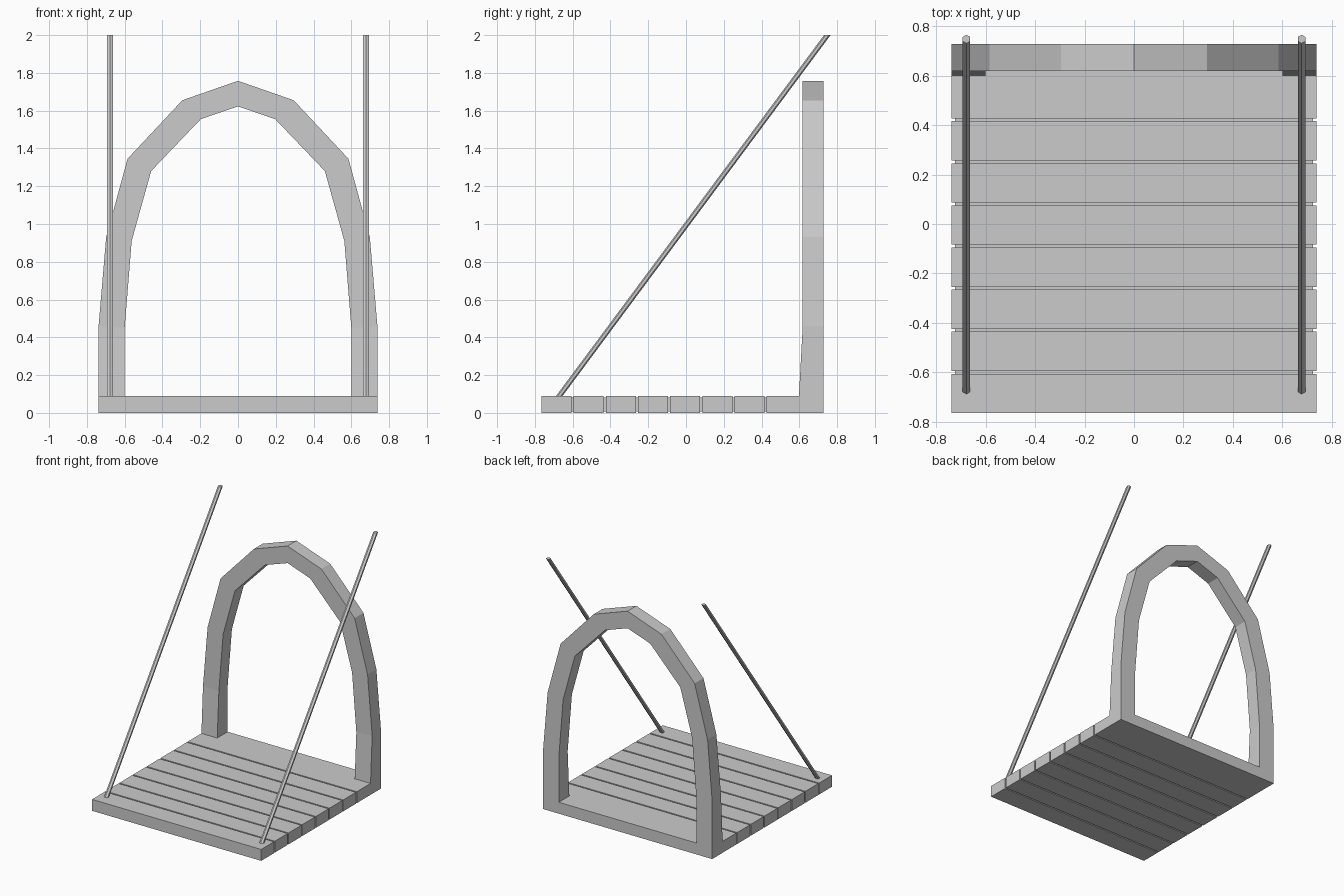
import bpy, bmesh

if "Cube" in bpy.data.objects:
    bpy.data.objects.remove(bpy.data.objects["Cube"])


def make_object(name, bm):
    bmesh.ops.recalc_face_normals(bm, faces=bm.faces)
    mesh = bpy.data.meshes.new(name)
    bm.to_mesh(mesh)
    bm.free()
    ob = bpy.data.objects.new(name, mesh)
    bpy.context.collection.objects.link(ob)
    return ob


def box(name, x, y0, y1, z0, z1):
    bm = bmesh.new()
    for v in bmesh.ops.create_cube(bm, size=1)["verts"]:
        v.co = (2 * x * v.co.x, y0 + (v.co.y + .5) * (y1 - y0), z0 + (v.co.z + .5) * (z1 - z0))
    return make_object(name, bm)


def loft(name, rings, cap_start=True, cap_end=True):
    bm = bmesh.new()
    loops = [[bm.verts.new(p) for p in r] for r in rings]
    n = len(loops[0])
    for a, b in zip(loops, loops[1:]):
        for i in range(n):
            j = (i + 1) % n
            bm.faces.new((a[i], a[j], b[j], b[i]))
    if cap_start:
        bm.faces.new(loops[0])
    if cap_end:
        bm.faces.new(loops[-1])
    return make_object(name, bm)


# Deck planks, the rear one wider to carry the arch
THICK, HALF, PITCH, FRONT, BACK = 0.09, 0.738, 0.1703, -0.765, 0.728
for i in range(8):
    y0 = FRONT + i * PITCH
    box(f"plank_{i + 1}", HALF, y0, BACK if i == 7 else y0 + 0.159, 0, THICK)

# Recessed strips that close the gaps between planks
for i in range(7):
    y0 = FRONT + i * PITCH + 0.159
    box(f"gap_strip_{i + 1}", HALF - 0.013, y0, y0 + PITCH - 0.159, 0.008, THICK - 0.008)

# Pointed arch: outer x, z / inner x, z / front y of each section
sections = [
    (0.738, 0.09, 0.600, 0.09, 0.598),
    (0.738, 0.46, 0.600, 0.45, 0.618),
    (0.698, 0.93, 0.563, 0.91, 0.618),
    (0.585, 1.345, 0.460, 1.28, 0.618),
    (0.295, 1.655, 0.197, 1.555, 0.618),
    (0.0, 1.758, 0.0, 1.623, 0.618),
]
path = [(s, sec) for s, secs in ((-1, sections), (1, sections[-2::-1])) for sec in secs]
loft("arch", [[(s * ox, yf, oz), (s * ox, BACK, oz), (s * ix, BACK, iz), (s * ix, yf, iz)]
              for s, (ox, oz, ix, iz, yf) in path], False, False)

# Six-sided slanted chains with level ends
hexagon = [(0, -.0173), (.015, -.0087), (.015, .0087), (0, .0173), (-.015, .0087), (-.015, -.0087)]
for side, x in (("left", -0.678), ("right", 0.678)):
    loft(f"{side}_chain", [[(x + dx, y + dy, z) for dx, dy in hexagon]
                           for y, z in ((-0.672, 0.088), (0.748, 2.0))])
